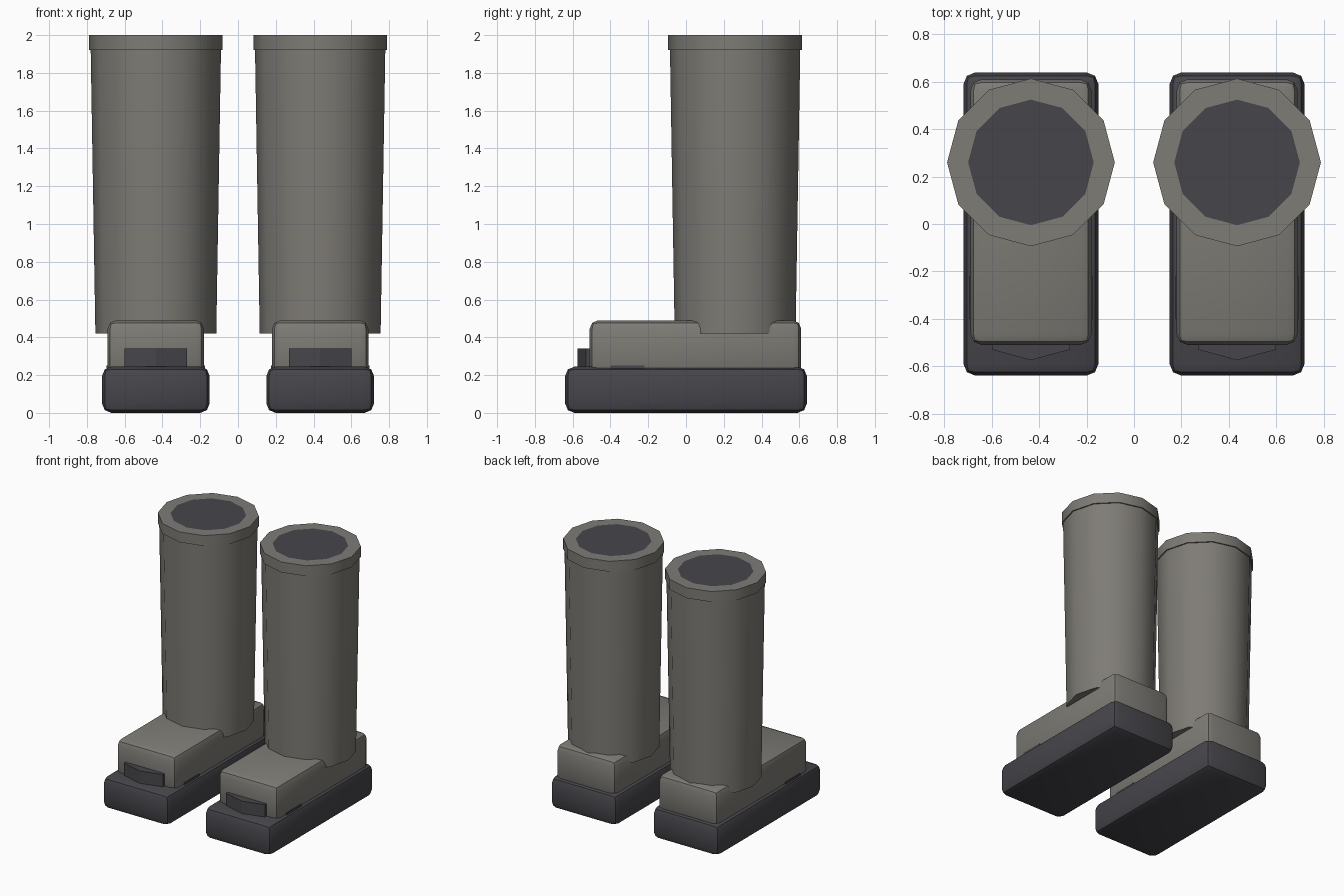
import bpy, bmesh, math

if "Cube" in bpy.data.objects:
    bpy.data.objects.remove(bpy.data.objects["Cube"], do_unlink=True)


def material(name, r, g, b):
    m = bpy.data.materials.new(name)
    m.use_nodes = True
    m.diffuse_color = (r, g, b, 1)
    m.node_tree.nodes["Principled BSDF"].inputs["Base Color"].default_value = (r, g, b, 1)
    return m


LEATHER = material("warm grey leather", 0.21, 0.20, 0.18)
RUBBER = material("dark rubber", 0.062, 0.06, 0.07)
SIDES = 12
ANKLE_Y = 0.26


def finish(name, bm, mats, angle=40):
    bmesh.ops.recalc_face_normals(bm, faces=bm.faces)
    mesh = bpy.data.meshes.new(name)
    bm.to_mesh(mesh)
    bm.free()
    for m in mats:
        mesh.materials.append(m)
    ob = bpy.data.objects.new(name, mesh)
    bpy.context.collection.objects.link(ob)
    bpy.ops.object.select_all(action='DESELECT')
    ob.select_set(True)
    bpy.context.view_layer.objects.active = ob
    bpy.ops.object.shade_smooth_by_angle(angle=math.radians(angle))
    return ob


def block(name, x, half_w, y0, y1, z0, z1, bevel, mat):
    """Box, with rounded edges when bevel is above zero."""
    bm = bmesh.new()
    bmesh.ops.create_cube(bm, size=1)
    for v in bm.verts:
        v.co.x = x + v.co.x * 2 * half_w
        v.co.y = y0 + (v.co.y + 0.5) * (y1 - y0)
        v.co.z = z0 + (v.co.z + 0.5) * (z1 - z0)
    if bevel:
        bmesh.ops.bevel(bm, geom=bm.edges[:], offset=bevel, segments=2,
                        profile=0.5, affect='EDGES')
    return finish(name, bm, [mat])


def lathe(name, x, profile, mats, top_hole=False):
    """Twelve-sided tube through (radius, z) rings, closed at both ends."""
    bm = bmesh.new()
    rings = []
    for r, z in profile:
        angles = [2 * math.pi * i / SIDES for i in range(SIDES)]
        rings.append([bm.verts.new((x + r * math.cos(a), ANKLE_Y + r * math.sin(a), z))
                      for a in angles])
    for low, high in zip(rings, rings[1:]):
        for i in range(SIDES):
            j = (i + 1) % SIDES
            bm.faces.new((low[i], low[j], high[j], high[i]))
    bm.faces.new(rings[0])
    cap = bm.faces.new(rings[-1])
    if top_hole:
        cap.material_index = 1
    return finish(name, bm, mats)


def toe_bumper(name, x):
    """Shallow two-faced wedge across the toe."""
    outline = [(-0.165, -0.45), (-0.165, -0.53), (0, -0.575), (0.165, -0.53), (0.165, -0.45)]
    bm = bmesh.new()
    base = bm.faces.new([bm.verts.new((x + px, py, 0.23)) for px, py in outline])
    top = bmesh.ops.extrude_face_region(bm, geom=[base])
    for v in top["geom"]:
        if isinstance(v, bmesh.types.BMVert):
            v.co.z = 0.34
    return finish(name, bm, [RUBBER], angle=10)


for side, x in (("left", 0.435), ("right", -0.435)):
    # Foot
    block(side + "_sole", x, 0.285, -0.64, 0.64, 0, 0.245, 0.05, RUBBER)
    block(side + "_upper", x, 0.255, -0.51, 0.61, 0.2, 0.49, 0.045, LEATHER)
    toe_bumper(side + "_toe_bumper", x)
    block(side + "_welt", x, 0.26, -0.4, -0.22, 0.235, 0.252, 0, RUBBER)
    # Leg
    lathe(side + "_shaft", x, [(0.32, 0.42), (0.345, 1.93)], [LEATHER])
    lathe(side + "_collar", x, [(0.354, 1.92), (0.354, 2.0), (0.265, 2.0)],
          [LEATHER, RUBBER], top_hole=True)
